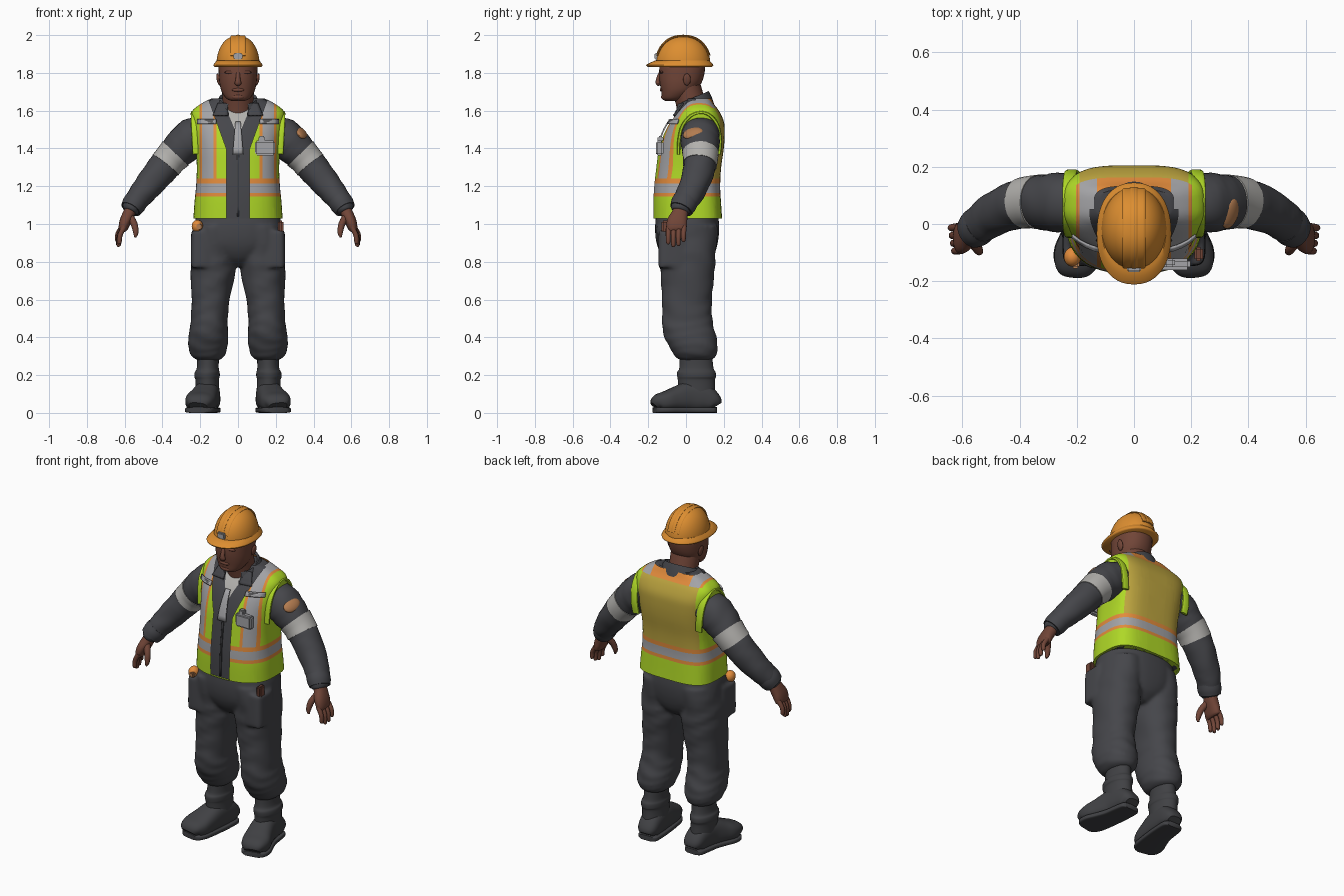
import bpy, bmesh, math
from mathutils import Vector as V

if "Cube" in bpy.data.objects:
    bpy.data.objects.remove(bpy.data.objects["Cube"])

COLOURS = {
    "charcoal cloth": (.06, .061, .069), "boot black": (.052, .053, .058),
    "lime": (.43, .69, .02), "mesh yellow": (.51, .375, .05),
    "stripe orange": (.76, .26, .045), "helmet orange": (.72, .27, .03),
    "silver": (.37, .37, .385), "pale grey": (.45, .44, .42),
    "dark skin": (.165, .06, .039), "tan": (.45, .2, .08)}
MATS = {}
for name, c in COLOURS.items():
    MATS[name] = bpy.data.materials.new(name)
    MATS[name].diffuse_color = (*c, 1)


def finish(name, bm, mats, angle=40):
    """Turn a bmesh into a smooth-shaded object."""
    bmesh.ops.recalc_face_normals(bm, faces=bm.faces[:])
    me = bpy.data.meshes.new(name)
    bm.to_mesh(me)
    bm.free()
    for m in ([mats] if isinstance(mats, str) else mats):
        me.materials.append(MATS[m])
    ob = bpy.data.objects.new(name, me)
    bpy.context.collection.objects.link(ob)
    bpy.ops.object.select_all(action='DESELECT')
    ob.select_set(True)
    bpy.context.view_layer.objects.active = ob
    bpy.ops.object.shade_smooth_by_angle(angle=math.radians(angle))
    return ob


def spline(rows, k=4):
    """Catmull-Rom interpolation of rows of numbers."""
    out = []
    for i in range(len(rows) - 1):
        p = [rows[max(i - 1, 0)], rows[i], rows[i + 1], rows[min(i + 2, len(rows) - 1)]]
        for j in range(k):
            t = j / k
            out.append([.5 * (2 * b + (c - a) * t + (2 * a - 5 * b + 4 * c - d) * t * t
                              + (3 * b - a - 3 * c + d) * t ** 3) for a, b, c, d in zip(*p)])
    return out + [list(rows[-1])]


def loft(rings, e=2.0, n=32, wrinkle=0, back=None, bm=None):
    """Skin superellipse rings given as (centre, U, V); back sets the exponent on the +V half."""
    bm = bm or bmesh.new()
    loops = []
    for r, (c, u, v) in enumerate(rings):
        loop = []
        for i in range(n):
            a = math.tau * i / n
            ca, sa = math.cos(a), math.sin(a)
            q = back if back and sa > 0 else e
            w = 1 + wrinkle * math.sin(r * 1.5 + 2.2 * math.sin(a * 2 + r * .3))
            loop.append(bm.verts.new(c + u * (math.copysign(abs(ca) ** (2 / q), ca) * w)
                                     + v * (math.copysign(abs(sa) ** (2 / q), sa) * w)))
        loops.append(loop)
    for a, b in zip(loops, loops[1:]):
        for i in range(n):
            bm.faces.new((a[i], a[(i + 1) % n], b[(i + 1) % n], b[i]))
    bm.faces.new(loops[0])
    bm.faces.new(loops[-1])
    return bm


def stack(rows, e=2.0, k=4, grow=0, s=1, **kw):
    """Horizontal rings: rows of z, cx, cy, rx, ry."""
    return loft([(V((s * x, y, z)), V((rx + grow, 0, 0)), V((0, ry + grow, 0)))
                 for z, x, y, rx, ry in spline(rows, k)], e, **kw)


def sweep(rows, e=2.0, k=4, s=1, ref=(0, 1, 0), **kw):
    """Rings square to a path: rows of x, y, z, ra, rb (rb lies along ref)."""
    rows = spline(rows, k)
    pts = [V((s * r[0], r[1], r[2])) for r in rows]
    rings = []
    for i, p in enumerate(pts):
        t = (pts[min(i + 1, len(pts) - 1)] - pts[max(i - 1, 0)]).normalized()
        v = V(ref)
        v = (v - t * v.dot(t)).normalized()
        rings.append((p, v.cross(t) * rows[i][3], v * rows[i][4]))
    return loft(rings, e, **kw)


def ball(name, loc, size, mat, rot=(0, 0, 0)):
    bm = bmesh.new()
    bmesh.ops.create_uvsphere(bm, u_segments=20, v_segments=12, radius=1)
    bmesh.ops.scale(bm, vec=size, verts=bm.verts)
    ob = finish(name, bm, mat)
    ob.location, ob.rotation_euler = loc, rot


def box(name, loc, size, mat, bevel=.01):
    bm = bmesh.new()
    bmesh.ops.create_cube(bm, size=1)
    bmesh.ops.scale(bm, vec=size, verts=bm.verts)
    bmesh.ops.bevel(bm, geom=bm.edges[:], offset=bevel, segments=2, affect='EDGES')
    finish(name, bm, mat).location = loc


def cut(bm, co, no):
    bmesh.ops.bisect_plane(bm, geom=bm.verts[:] + bm.edges[:] + bm.faces[:],
                           plane_co=co, plane_no=no, dist=1e-5)


# Torso shape shared by jacket and vest
TORSO = [(1.03, 0, .008, .236, .183), (1.12, 0, .005, .23, .18), (1.2, 0, .005, .222, .176),
         (1.3, 0, .013, .218, .173), (1.4, 0, .027, .224, .173), (1.48, 0, .042, .235, .163),
         (1.54, 0, .055, .243, .146), (1.595, 0, .064, .244, .113), (1.635, 0, .063, .198, .085),
         (1.665, 0, .062, .14, .07)]
FINE, TE, TB = spline(TORSO, 8), 2.5, 3.5


def front_y(x, z):
    _, _, cy, rx, ry = min(FINE, key=lambda r: abs(r[0] - z))
    return cy - ry * max(0, 1 - abs(x / rx) ** TE) ** (1 / TE)


def panel(name, x0, x1, z0, z1, mat, off=.006, shear=0, taper=0):
    """Thin plate following the chest."""
    bm = bmesh.new()
    grid = []
    for j in range(7):
        t = j / 6
        z, m, row = z0 + (z1 - z0) * t, (x0 + x1) / 2, []
        for i in range(5):
            x = m + (x0 - m + (x1 - x0) * i / 4) * (1 - taper * t) + shear * t
            row.append(bm.verts.new((x, front_y(x, z) - off, z)))
        grid.append(row)
    for a, b in zip(grid, grid[1:]):
        for i in range(4):
            bm.faces.new((a[i], a[i + 1], b[i + 1], b[i]))
    mod = finish(name, bm, mat).modifiers.new("thickness", 'SOLIDIFY')
    mod.thickness, mod.offset = .008, 0


# Jacket body with an open shirt neck
bm = stack(TORSO, TE, grow=-.012, n=64, back=TB)
for s in (-1, 1):
    cut(bm, (0, 0, 1.46), (1, 0, -.42 * s))
for f in bm.faces:
    c = f.calc_center_median()
    if c.y < .05 and 1.46 < c.z < 1.65 and abs(c.x) < (c.z - 1.46) * .42:
        f.material_index = 1
finish("jacket", bm, ["charcoal cloth", "pale grey"])

# Safety vest: cut along stripe borders, open at the front
bm = stack(TORSO, TE, n=64, back=TB)
bmesh.ops.delete(bm, geom=[f for f in bm.faces if len(f.verts) > 4 and f.calc_center_median().z > 1.5],
                 context='FACES')
for z in (1.145, 1.165, 1.215, 1.24, 1.615):
    cut(bm, (0, 0, z), (0, 0, 1))
for s in (-1, 1):
    for x in (.062, .115, .13, .19, .203):
        cut(bm, (s * x, 0, 0), (1, 0, 0))
    cut(bm, (s * .062, 0, 1.4), (1, 0, -.36 * s))
cut(bm, (0, .1, 0), (0, 1, 0))
gone = []
for f in bm.faces:
    c = f.calc_center_median()
    x, z = abs(c.x), c.z
    if c.y < .05 and z > 1.031 and x < max(.062, .062 + (z - 1.4) * .36):
        gone.append(f)
    if z < 1.145 or (x > .203 and z > 1.24):
        m = 0
    elif z < 1.24:
        m = 2 if 1.165 < z < 1.215 else 1
    elif c.y < .1 or z > 1.615:
        m = 2 if .13 < x < .19 else 1 if .115 < x < .203 or (z > 1.615 and x < .13) else 0
    else:
        m = 3 if x < .19 else 0
    f.material_index = m
bmesh.ops.delete(bm, geom=gone, context='FACES')
finish("safety_vest", bm, ["lime", "stripe orange", "silver", "mesh yellow"])

# Chest details
panel("tie", -.028, .028, 1.37, 1.54, "silver", .004, taper=.5)
panel("zip", -.005, .005, 1.04, 1.37, "boot black", -.009)
for s in (-1, 1):
    panel("collar_flap", s * .092 - .04, s * .092 + .04, 1.575, 1.64, "charcoal cloth", .004,
          -s * .012, .35)
    panel("chest_tab", s * .165 - .05, s * .165 + .05, 1.53, 1.553, "silver", .012)
box("badge", (.143, -.14, 1.402), (.108, .04, .08), "silver")
box("badge_clip", (.125, -.135, 1.45), (.035, .03, .03), "silver", .006)

# Collar dips toward the front and opens over the throat
bm = loft([(V((0, y, z)), V((rx, 0, 0)), V((0, ry, ry * .42))) for z, y, rx, ry in
           ((1.59, .036, .14, .112), (1.63, .034, .122, .102),
            (1.667, .033, .1, .088), (1.657, .033, .088, .08))], n=48)
bmesh.ops.delete(bm, context='FACES', geom=[
    f for f in bm.faces if len(f.verts) > 4 or
    (f.calc_center_median().y < 0 and abs(f.calc_center_median().x) < .055)])
finish("collar", bm, "charcoal cloth")

# Neck, head and face
finish("neck", stack([(1.55, 0, .045, .08, .08), (1.64, 0, .025, .082, .08),
                      (1.74, 0, -.003, .085, .08)]), "dark skin")
finish("head", stack([(1.652, 0, -.075, .035, .035), (1.664, 0, -.065, .062, .06),
                      (1.70, 0, -.042, .086, .089), (1.74, 0, -.03, .097, .108),
                      (1.78, 0, -.024, .101, .118), (1.83, 0, -.02, .103, .121),
                      (1.88, 0, -.02, .098, .115)], 2.2), "dark skin")
finish("nose", sweep([(0, -.137, 1.80, .008, .01), (0, -.148, 1.765, .011, .013),
                      (0, -.147, 1.745, .013, .018), (0, -.138, 1.738, .008, .012)],
                     ref=(1, 0, 0), n=12), "dark skin")
ball("lips", (0, -.13, 1.71), (.032, .009, .01), "dark skin")
ball("chin", (0, -.112, 1.673), (.036, .02, .017), "dark skin")
for s in (-1, 1):
    ball("ear", (s * .103, .005, 1.765), (.01, .02, .032), "dark skin", (0, s * .2, 0))
    ball("brow", (s * .04, -.129, 1.803), (.032, .01, .008), "dark skin")

# Hard hat
dome = [(1.845 + .151 * math.sin(a), 0, -.015, .114 * math.cos(a) ** .88, .144 * math.cos(a) ** .88)
        for a in [math.radians(d) for d in range(0, 90, 8)] + [1.56]]
finish("helmet_dome", stack(dome, k=2, n=40), "helmet orange")
finish("helmet_brim", stack([(1.832, 0, -.033, .124, .17), (1.838, 0, -.033, .13, .177),
                             (1.846, 0, -.032, .128, .174), (1.866, 0, -.019, .112, .143)], 2.25,
                            k=2, n=48), "helmet orange")
for x, w, up in ((0, .04, 0), (0, .012, .003)):
    arc = [(x, -.015 + (.143 + up) * math.copysign(abs(math.cos(a)) ** .88, math.cos(a)),
            1.844 + (.15 + up) * math.sin(a), .005, w)
           for a in [math.radians(d) for d in range(18, 163, 8)]]
    finish("helmet_ridge", sweep(arc, 3, 2, ref=(1, 0, 0), n=16), "helmet orange")
box("helmet_plate", (0, -.158, 1.888), (.05, .02, .036), "silver", .006)

LEG = [(.99, .12, .006, .11, .162), (.85, .132, .006, .114, .152), (.75, .132, .008, .117, .144),
       (.6, .145, .005, .102, .132), (.5, .152, .006, .097, .133), (.44, .155, .013, .102, .138),
       (.38, .158, .03, .106, .135), (.33, .16, .045, .1, .122), (.295, .158, .05, .082, .105),
       (.28, .157, .05, .06, .08)]
ARM = [(.165, .08, 1.495, .08, .095), (.235, .076, 1.46, .104, .104), (.295, .075, 1.41, .097, .1),
       (.356, .077, 1.346, .084, .088), (.416, .065, 1.274, .082, .083), (.487, .035, 1.188, .072, .075),
       (.535, .002, 1.128, .062, .068), (.563, -.023, 1.085, .052, .06), (.573, -.03, 1.066, .036, .045)]
FOOT = [(.152, .162, .06, .04), (.153, .145, .1, .058), (.158, .09, .15, .064),
        (.166, .02, .16, .067), (.182, -.05, .132, .075), (.198, -.105, .108, .081),
        (.208, -.148, .09, .07), (.212, -.167, .055, .048)]
TRIM = [(.218, -.04, 1.37), (.222, -.036, 1.45), (.226, -.018, 1.52), (.228, .025, 1.572),
        (.228, .08, 1.59), (.228, .13, 1.572), (.224, .168, 1.52), (.218, .182, 1.44), (.21, .176, 1.37)]

# Trousers: hips, legs and thigh pockets fused into one cloth surface
bm = stack([(1.08, 0, .006, .21, .16), (.98, 0, .006, .234, .17), (.89, 0, .006, .222, .16),
            (.82, 0, .01, .13, .13), (.775, 0, .012, .05, .08)], 2.4, n=48)
for s in (-1, 1):
    stack(LEG, 2.2, s=s, wrinkle=.022, bm=bm)
    stack([(z, .193, -.07, r, r + .02) for z, r in ((.77, .05), (.785, .057), (.95, .055), (.965, .05))],
          4, s=s, bm=bm)
pants = finish("trousers", bm, "charcoal cloth")
mod = pants.modifiers.new("fuse", 'REMESH')
mod.mode, mod.voxel_size, mod.use_smooth_shade = 'VOXEL', .01, True
mod = pants.modifiers.new("soften", 'SMOOTH')
mod.factor, mod.iterations = .5, 6

for s in (-1, 1):
    # Boots
    finish("boot_shaft", stack([(.33, .158, .052, .058, .085), (.24, .16, .055, .058, .09),
                                (.215, .163, .055, .066, .102), (.19, .164, .056, .067, .102),
                                (.17, .163, .055, .062, .098), (.08, .16, .06, .064, .097)], s=s),
           "boot black")
    finish("boot_foot", sweep([(x, y, h / 2 + .008, h / 2, w) for x, y, h, w in FOOT], 2.6,
                              s=s, ref=(1, 0, 0)), "boot black")
    finish("boot_sole", sweep([(x, y, .015, .015, w + .002) for x, y, h, w in FOOT], 5,
                              s=s, ref=(1, 0, 0)), "boot black")
    # Armhole binding of the vest, sleeves, reflective arm bands and cuffs
    finish("armhole_trim", sweep([(*p, .009, .022) for p in TRIM], 3, s=s, ref=(1, 0, 0), n=16), "lime")
    finish("sleeve", sweep(ARM, 2.1, s=s, wrinkle=.02), "charcoal cloth", 70)
    finish("arm_band", sweep([(.33, .077, 1.374, .094, .096), (.358, .077, 1.344, .088, .092),
                              (.384, .073, 1.312, .087, .09)], 2.1, s=s), "pale grey")
    finish("cuff", sweep([(.535, .0, 1.128, .062, .068), (.552, -.013, 1.103, .063, .069),
                          (.568, -.026, 1.078, .056, .062)], s=s), "charcoal cloth")
    # Hands
    finish("palm", sweep([(.562, -.022, 1.09, .03, .036), (.58, -.034, 1.05, .032, .044),
                          (.598, -.047, 1.01, .03, .054), (.609, -.05, .975, .024, .052),
                          (.613, -.05, .962, .014, .044)], 2.3, s=s), "dark skin")
    for i, length in enumerate((.078, .092, .086, .066)):
        y, x = -.091 + .027 * i, .602 + .004 * i
        finish("finger", sweep([(x, y, .985, .014, .014),
                                (x + .022, y - .003, .98 - length * .5, .013, .013),
                                (x + .025, y - .003, .98 - length, .011, .011),
                                (x + .024, y - .003, .972 - length, .005, .005)], s=s, n=12),
               "dark skin")
    finish("thumb", sweep([(.575, -.05, 1.045, .02, .02), (.55, -.082, 1.0, .018, .018),
                           (.541, -.096, .955, .014, .014), (.545, -.1, .93, .006, .006)],
                          s=s, n=12), "dark skin")

# Sleeve patch and pocket tools
ball("sleeve_patch", (.335, .037, 1.48), (.038, .056, .019), "tan", (.3, math.radians(47), 0))
ball("tape_measure", (-.215, -.115, .988), (.03, .034, .034), "stripe orange")
box("tape_clip", (-.205, -.135, .985), (.03, .04, .03), "tan", .006)
box("pocket_tool", (.226, -.105, .978), (.03, .05, .08), "dark skin", .008)

for m in bpy.data.materials:
    if m.users and not m.is_grease_pencil:
        m.use_nodes = True
        m.node_tree.nodes["Principled BSDF"].inputs["Base Color"].default_value = m.diffuse_color
